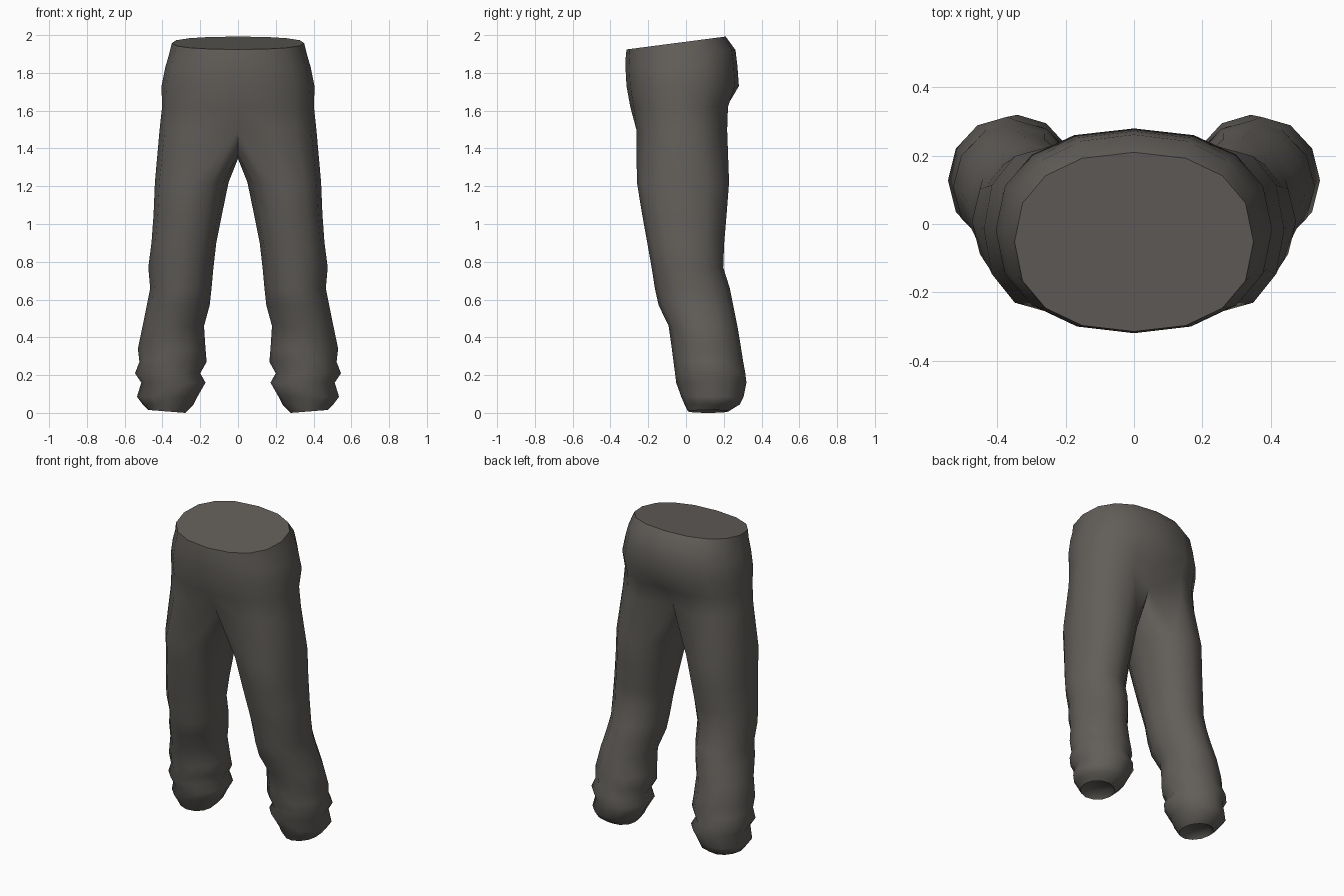
import bpy
import bmesh
from math import cos, sin, radians, copysign

if "Cube" in bpy.data.objects:
    bpy.data.objects.remove(bpy.data.objects["Cube"])

# Hip rows: height, half width, front y, back y, rise towards the back
HIPS = [
    (1.965, .35, -.315, .21, .13),
    (1.90, .365, -.32, .262, .08),
    (1.83, .385, -.32, .272, .03),
    (1.73, .405, -.315, .28, 0),
    (1.62, .402, -.295, .24, 0),
    (1.50, .415, -.28, .235, 0),
]

# Leg rows: height, inner x, outer x, front y, back y
LEGS = [
    (1.22, .05, .44, -.26, .228),
    (1.05, .085, .447, -.232, .215),
    (.90, .115, .458, -.205, .202),
    (.77, .13, .475, -.182, .197),
    (.66, .14, .465, -.165, .232),
    (.57, .15, .483, -.145, .25),
    (.46, .18, .505, -.092, .272),
    (.34, .172, .53, -.075, .292),
    (.27, .166, .522, -.066, .303),
    (.21, .20, .545, -.058, .314),
    (.16, .172, .512, -.052, .32),
    (.085, .215, .535, -.025, .305),
    (.045, .235, .505, -.008, .285),
    (.012, .28, .475, .01, .225),
]

ARC = 9       # points around the outside of one hip
BRIDGE = 3    # points along the crotch seam
RING = ARC + BRIDGE


def rounded(value, power):
    """Squares an ellipse off a little."""
    return copysign(abs(value) ** power, value)


def oval(angle, x0, x1, y0, y1, power):
    """A point on an oval between two x and two y limits."""
    a = radians(angle)
    x = (x0 + x1) / 2 + (x1 - x0) / 2 * rounded(cos(a), power)
    y = (y0 + y1) / 2 + (y1 - y0) / 2 * rounded(sin(a), power)
    return x, y


def skin(bm, upper, lower, closed):
    """Joins two rows of points with quads."""
    count = len(upper)
    for i in range(count if closed else count - 1):
        j = (i + 1) % count
        bm.faces.new((upper[i], upper[j], lower[j], lower[i]))


def hip_row(bm, z, width, front, back, rise):
    row = []
    for i in range(ARC):
        angle = -90 + 180 * i / (ARC - 1)
        x, y = oval(angle, -width, width, front, back, .87)
        if i in (0, ARC - 1):
            x = 0
        row.append(bm.verts.new((x, y, z + rise * y)))
    return row


def leg_row(bm, z, inner, outer, front, back):
    power = .9 if z > .8 else 1
    row = []
    for i in range(RING):
        angle = -120 + 360 * i / RING
        x, y = oval(angle, inner, outer, front, back, power)
        # The hem dips towards the inside of the leg
        dip = .08 * (x - inner) - .012 if z < .02 else 0
        row.append(bm.verts.new((x, y, z + dip)))
    return row


bm = bmesh.new()

# Left half of the hips, with the centre seam drawn in above the crotch
hips = [hip_row(bm, *r) for r in HIPS]
hips[-1][0].co.y = -.235
hips[-1][-1].co.y = .14
hips[-2][-1].co.y = .215
for a, b in zip(hips, hips[1:]):
    skin(bm, a, b, False)
bm.faces.new(hips[0])

# Crotch seam from back to front, then the left leg
seam = [bm.verts.new((0, y, z)) for y, z in ((.09, 1.40), (0, 1.345), (-.12, 1.37))]
rows = [hips[-1] + seam] + [leg_row(bm, *r) for r in LEGS]
for a, b in zip(rows, rows[1:]):
    skin(bm, a, b, True)

# Slightly sunken sole closing the hem
hem = rows[-1]
mid_x = sum(v.co.x for v in hem) / RING
mid_y = sum(v.co.y for v in hem) / RING
sole = [bm.verts.new((mid_x + (v.co.x - mid_x) * .75,
                      mid_y + (v.co.y - mid_y) * .75, v.co.z + .025)) for v in hem]
skin(bm, hem, sole, True)
bm.faces.new(sole)

# Right half
bmesh.ops.mirror(bm, geom=bm.verts[:] + bm.edges[:] + bm.faces[:],
                 axis='X', merge_dist=.0005)
bmesh.ops.recalc_face_normals(bm, faces=bm.faces[:])

mesh = bpy.data.meshes.new("trousers")
bm.to_mesh(mesh)
bm.free()
trousers = bpy.data.objects.new("trousers", mesh)
bpy.context.collection.objects.link(trousers)

# Dark warm grey cloth
cloth = bpy.data.materials.new("warm_grey_cloth")
cloth.use_nodes = True
colour = (.122, .113, .102, 1)
cloth.diffuse_color = colour
shader = next(n for n in cloth.node_tree.nodes if n.type == 'BSDF_PRINCIPLED')
shader.inputs["Base Color"].default_value = colour
shader.inputs["Roughness"].default_value = .9
mesh.materials.append(cloth)

bpy.ops.object.select_all(action='DESELECT')
trousers.select_set(True)
bpy.context.view_layer.objects.active = trousers
bpy.ops.object.shade_smooth_by_angle(angle=radians(58))
